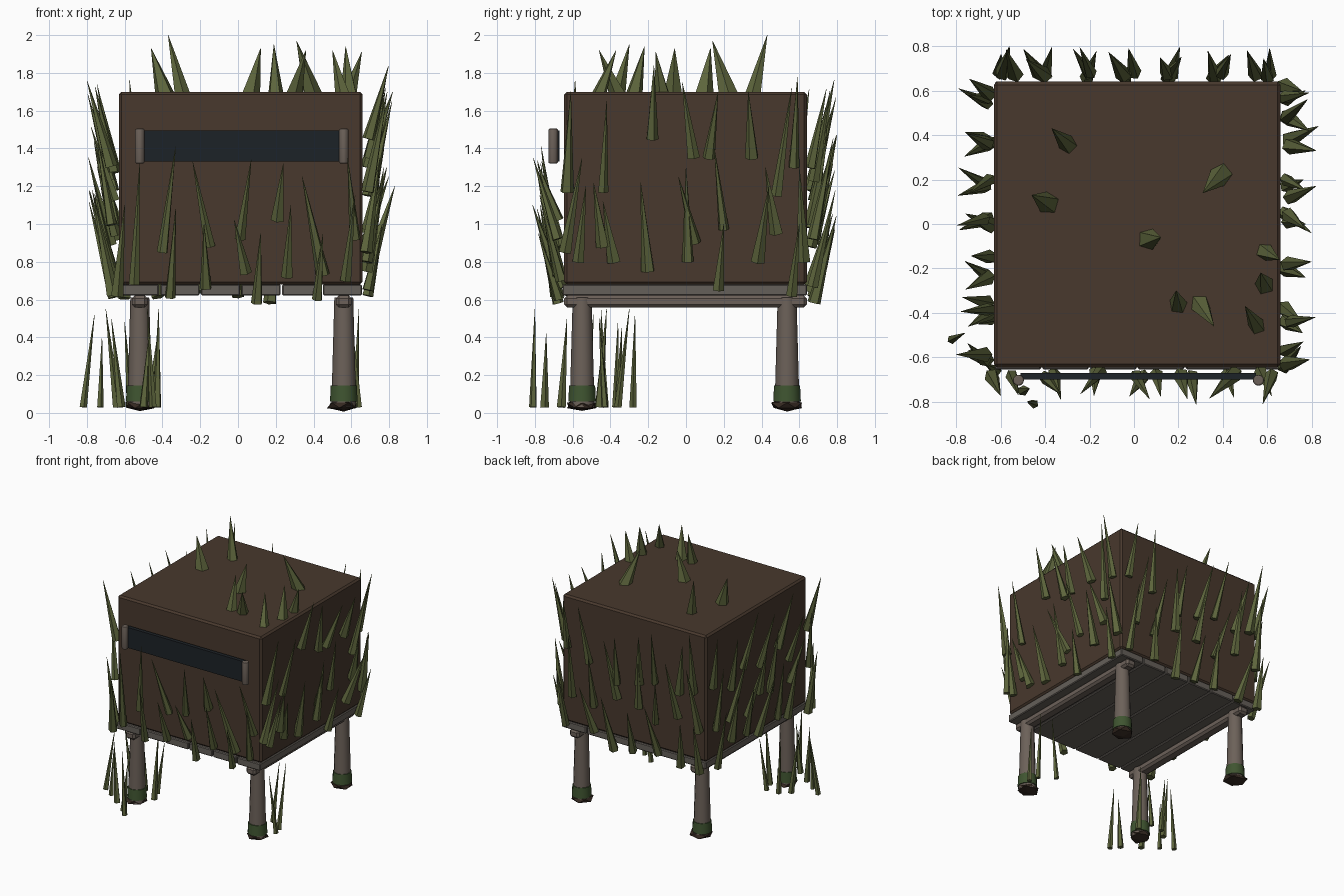
import bpy, bmesh, math, random
from mathutils import Vector, Matrix

if "Cube" in bpy.data.objects:
    bpy.data.objects.remove(bpy.data.objects["Cube"])

random.seed(7)


def material(name, r, g, b):
    m = bpy.data.materials.new(name)
    m.diffuse_color = (r, g, b, 1)
    m.use_nodes = True
    m.node_tree.nodes["Principled BSDF"].inputs["Base Color"].default_value = m.diffuse_color
    return m


BROWN = material("mud_brown", 0.065, 0.04, 0.026)
WOOD = material("weathered_wood", 0.15, 0.12, 0.10)
PLANK = material("plank_grey", 0.13, 0.115, 0.10)
DARK = material("dark_opening", 0.012, 0.016, 0.02)
MOSS = material("moss", 0.05, 0.09, 0.03)
MUD = material("mud", 0.035, 0.022, 0.015)
GRASS = material("grass", 0.11, 0.13, 0.045)


def finish(bm, name, mat, smooth=False):
    me = bpy.data.meshes.new(name)
    bm.to_mesh(me)
    bm.free()
    ob = bpy.data.objects.new(name, me)
    bpy.context.collection.objects.link(ob)
    me.materials.append(mat)
    if smooth:
        for p in me.polygons:
            p.use_smooth = len(p.vertices) == 4
    return ob


def box(name, lo, hi, mat, bevel=0.0):
    lo, hi = Vector(lo), Vector(hi)
    bm = bmesh.new()
    bmesh.ops.create_cube(bm, size=1, matrix=Matrix.Translation((lo + hi) / 2)
                          @ Matrix.Diagonal((*(hi - lo), 1)))
    if bevel:
        bmesh.ops.bevel(bm, geom=bm.edges[:], offset=bevel, segments=1, affect='EDGES')
    return finish(bm, name, mat)


def add_cone(bm, a, b, r1, r2, sides, spin=0.0):
    a, b = Vector(a), Vector(b)
    d = b - a
    rot = d.to_track_quat('Z', 'Y').to_matrix().to_4x4()
    bmesh.ops.create_cone(bm, cap_ends=True, segments=sides, radius1=r1, radius2=r2,
                          depth=d.length,
                          matrix=Matrix.Translation((a + b) / 2) @ rot @ Matrix.Rotation(spin, 4, 'Z'))


def cylinder(name, a, b, r1, r2, mat, sides=12):
    bm = bmesh.new()
    add_cone(bm, a, b, r1, r2, sides)
    return finish(bm, name, mat, True)


def blades(name, pairs, r=0.034):
    bm = bmesh.new()
    for a, b in pairs:
        add_cone(bm, a, b, r * random.uniform(0.85, 1.15), 0.001, 5, random.uniform(0, 6))
    return finish(bm, name, GRASS)


X0, X1, Y0, Y1 = -0.63, 0.66, -0.645, 0.64

# Cabin
box("cabin", (X0, Y0, 0.68), (X1, Y1, 1.70), BROWN, 0.014)

# Viewing slot with rounded end posts
box("viewing_slot", (-0.51, -0.70, 1.33), (0.55, -0.67, 1.495), DARK)
for side, x in (("left", -0.52), ("right", 0.56)):
    post = cylinder("slot_post_" + side, (x, -0.703, 1.32), (x, -0.703, 1.505), 0.026, 0.026, WOOD, 10)
    bv = post.modifiers.new("rounded_ends", 'BEVEL')
    bv.width, bv.segments = 0.008, 2

# Floor planks run front to back
step = (X1 - X0) / 6
for i in range(6):
    x = X0 + i * step
    box(f"floor_plank_{i + 1}", (x + 0.004, Y0 - 0.01, 0.622),
        (x + step - 0.004, Y1, 0.68), PLANK, 0.006)

# Beams and legs with moss collars and muddy feet
for sx, x in (("left", -0.52), ("right", 0.56)):
    box("floor_beam_" + sx, (x - 0.042, Y0, 0.558), (x + 0.042, Y1, 0.622), WOOD, 0.016)
    for sy, y in (("front", -0.55), ("back", 0.535)):
        tag = f"{sy}_{sx}"
        cylinder("leg_" + tag, (x, y, 0.03), (x, y, 0.61), 0.066, 0.05, WOOD)
        cylinder("moss_collar_" + tag, (x, y, 0.06), (x, y, 0.145), 0.073, 0.069, MOSS)
        bm = bmesh.new()
        bmesh.ops.create_icosphere(bm, subdivisions=1, radius=1)
        for v in bm.verts:
            k = random.uniform(0.8, 1.15)
            v.co = Vector((x + v.co.x * 0.092 * k, y + v.co.y * 0.092 * k,
                           0.04 + v.co.z * 0.032 * k))
        finish(bm, "mud_foot_" + tag, MUD)

# Front thatch: base across, base z, tip across, tip z
FRONT = [(-.55, .68, -.52, 1.32), (-.40, .85, -.33, 1.41), (-.36, .61, -.33, 1.08),
         (-.15, .88, -.24, 1.33), (-.17, .66, -.18, 1.0), (.01, .92, .07, 1.34),
         (.04, .74, -.02, 1.02), (.21, 1.02, .24, 1.32), (.10, .58, .12, .95),
         (.26, .72, .28, 1.10), (.45, .73, .34, 1.25), (.57, .70, .62, 1.15),
         (.62, .92, .58, 1.35), (-.64, .62, -.6, 1.1), (.42, .6, .45, .95)]
# Right thatch
RIGHT = [(-.63, 1.17, -.61, 1.7), (-.44, 1.17, -.42, 1.65), (-.18, 1.45, -.17, 1.84),
         (.04, 1.35, -.02, 1.75), (.12, 1.35, .17, 1.7), (.35, 1.35, .33, 1.7),
         (.48, 1.15, .56, 1.72), (.57, 1.3, .59, 1.78), (-.64, .85, -.55, 1.35),
         (-.57, .8, -.53, 1.2), (-.44, .88, -.49, 1.22), (-.38, .8, -.44, 1.12),
         (-.2, .75, -.24, 1.22), (.05, .9, -.04, 1.25), (.01, .8, 0, 1.3),
         (.2, .97, .15, 1.4), (.17, .65, .2, 1.0), (.38, .8, .44, 1.2),
         (.48, .95, .42, 1.3), (.62, .8, .6, 1.3), (.56, .62, .6, 1.0)]


# Left and back thatch: staggered rows
def rows():
    out = []
    for z, n in ((0.68, 7), (0.93, 7), (1.22, 7)):
        for i in range(n):
            u = -0.58 + 1.16 * (i + random.uniform(-.25, .25)) / (n - 1)
            zb = z + random.uniform(-.1, .1)
            out.append((u, zb, u + random.uniform(-.08, .08), zb + random.uniform(.36, .54)))
    return out


def wall(name, spec, place):
    pairs = []
    for u, z, tu, tz in spec:
        out = random.uniform(0.015, 0.045)
        lean = random.uniform(0.07, 0.13)
        pairs.append((place(u, z, out), place(tu, tz, out + lean)))
    blades(name, pairs)


wall("front_thatch", FRONT, lambda u, z, o: (u, Y0 - o, z))
wall("right_thatch", RIGHT, lambda u, z, o: (X1 + o, u, z))
wall("left_thatch", rows(), lambda u, z, o: (X0 - o, u, z))
wall("back_thatch", rows(), lambda u, z, o: (u, Y1 + o, z))

# Roof grass: base x, y, tip x, y, z
ROOF = [(-.29, .35, -.37, .43, 2.0), (-.38, .09, -.46, .13, 1.93), (.40, .23, .31, .14, 1.97),
        (.06, -.07, .12, -.06, 1.93), (.20, -.37, .19, -.30, 1.95), (.29, -.35, .36, -.46, 1.92),
        (.56, -.47, .50, -.37, 1.92), (.59, -.28, .57, -.22, 1.94), (.58, -.12, .655, -.16, 1.91)]
blades("roof_grass", [((x, y, 1.66), (tx, ty, tz)) for x, y, tx, ty, tz in ROOF], 0.052)

# Tall grass around the front legs: base x, y, tip x, y, z
SHORE = [(-.82, -.52, -.76, -.49, .52), (-.73, -.58, -.72, -.56, .40), (-.64, -.43, -.70, -.45, .55),
         (-.62, -.66, -.67, -.63, .50), (-.50, -.75, -.47, -.74, .42), (-.45, -.81, -.48, -.80, .55),
         (-.43, -.46, -.42, -.42, .55), (-.57, -.37, -.60, -.36, .48), (-.47, -.36, -.42, -.34, .45),
         (.64, -.43, .60, -.46, .50), (.62, -.36, .64, -.30, .55), (.51, -.28, .56, -.27, .52)]
blades("shore_grass", [((x, y, .03), (tx, ty, tz)) for x, y, tx, ty, tz in SHORE], 0.022)
